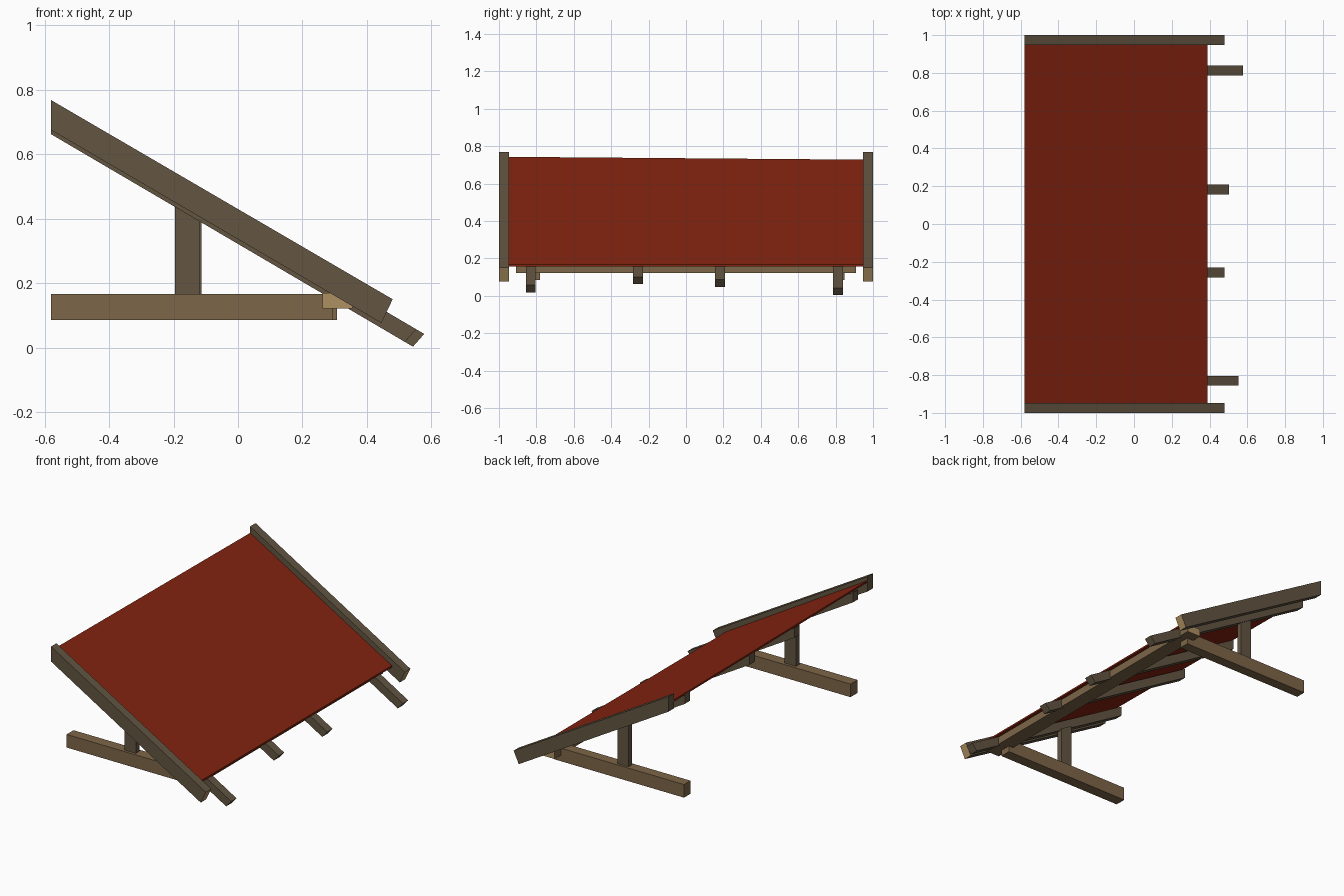
import bpy, bmesh

if "Cube" in bpy.data.objects:
    bpy.data.objects.remove(bpy.data.objects["Cube"])


def material(name, rgb):
    m = bpy.data.materials.new(name)
    m.diffuse_color = (*rgb, 1)
    m.use_nodes = True
    m.node_tree.nodes["Principled BSDF"].inputs["Base Color"].default_value = m.diffuse_color
    return m


DARK = material("dark wood", (0.125, 0.092, 0.055))
MID = material("brown wood", (0.205, 0.133, 0.065))
LIGHT = material("cut wood", (0.42, 0.28, 0.12))
RED = material("red roofing", (0.235, 0.018, 0.005))


def prism(name, profile, y0, y1, mats, end_rule=None):
    """Extrude an (x, z) profile along y; faces passing end_rule get the second material."""
    bm = bmesh.new()
    face = bm.faces.new([bm.verts.new((x, y0, z)) for x, z in profile])
    out = bmesh.ops.extrude_face_region(bm, geom=[face])
    for v in out["geom"]:
        if isinstance(v, bmesh.types.BMVert):
            v.co.y = y1
    bmesh.ops.recalc_face_normals(bm, faces=bm.faces)
    if end_rule:
        for f in bm.faces:
            f.material_index = int(end_rule(f.normal))
    me = bpy.data.meshes.new(name)
    bm.to_mesh(me)
    bm.free()
    for m in mats:
        me.materials.append(m)
    ob = bpy.data.objects.new(name, me)
    bpy.context.collection.objects.link(ob)
    return ob


def box(x0, x1, z0, z1):
    return [(x0, z0), (x1, z0), (x1, z1), (x0, z1)]


LEFT, SLOPE = -0.58, 0.587


def rafter_bottom(x):
    return 0.662 - SLOPE * (x - LEFT)


def rafter_top(x):
    return rafter_bottom(x) + 0.06


# Sloping boards along both side edges, with pale cut lower ends
for name, y0, y1 in (("front_edge_board", -1, -0.947), ("back_edge_board", 0.947, 1)):
    prism(name, [(LEFT, 0.768), (LEFT, 0.675), (0.445, 0.076), (0.48, 0.15)],
          y0, y1, [DARK, LIGHT], lambda n: n.x > 0.6 and n.z < 0)

# Rafters of uneven length
for i, (y, end) in enumerate(((-0.83, 0.553), (-0.257, 0.478), (0.182, 0.502), (0.813, 0.578))):
    low = end - 0.035
    prism(f"rafter_{i + 1}", [(LEFT, rafter_top(LEFT)), (LEFT, rafter_bottom(LEFT)),
                              (low, rafter_bottom(low)), (end, rafter_top(end))],
          y - 0.026, y + 0.026, [DARK])

# Roof sheet, slightly twisted along its upper edge
sheet = prism("roof_sheet", [(LEFT, 0.724), (0.39, 0.155), (0.39, 0.166), (LEFT, 0.735)],
              -0.947, 0.947, [RED])
for v in sheet.data.vertices:
    if v.co.x < 0:
        v.co.z -= 0.008 * v.co.y

# Level beams with a post standing on each
for side, y0, y1, end, px in (("front", -0.848, -0.78, 0.295, -0.195),
                              ("back", 0.785, 0.848, 0.307, -0.19)):
    prism(f"{side}_beam", box(LEFT, end, 0.085, 0.166), y0, y1, [MID])
    mid = (y0 + y1) / 2
    prism(f"{side}_post", [(px, 0.16), (px + 0.077, 0.16),
                           (px + 0.077, rafter_bottom(px + 0.077) + 0.01),
                           (px, rafter_bottom(px) + 0.01)], mid - 0.017, mid + 0.017, [DARK])

# Plate carrying the lower ends of the rafters
prism("wall_plate", box(0.263, 0.355, 0.122, 0.17), -0.91, 0.91, [MID, LIGHT],
      lambda n: abs(n.y) > 0.9)
